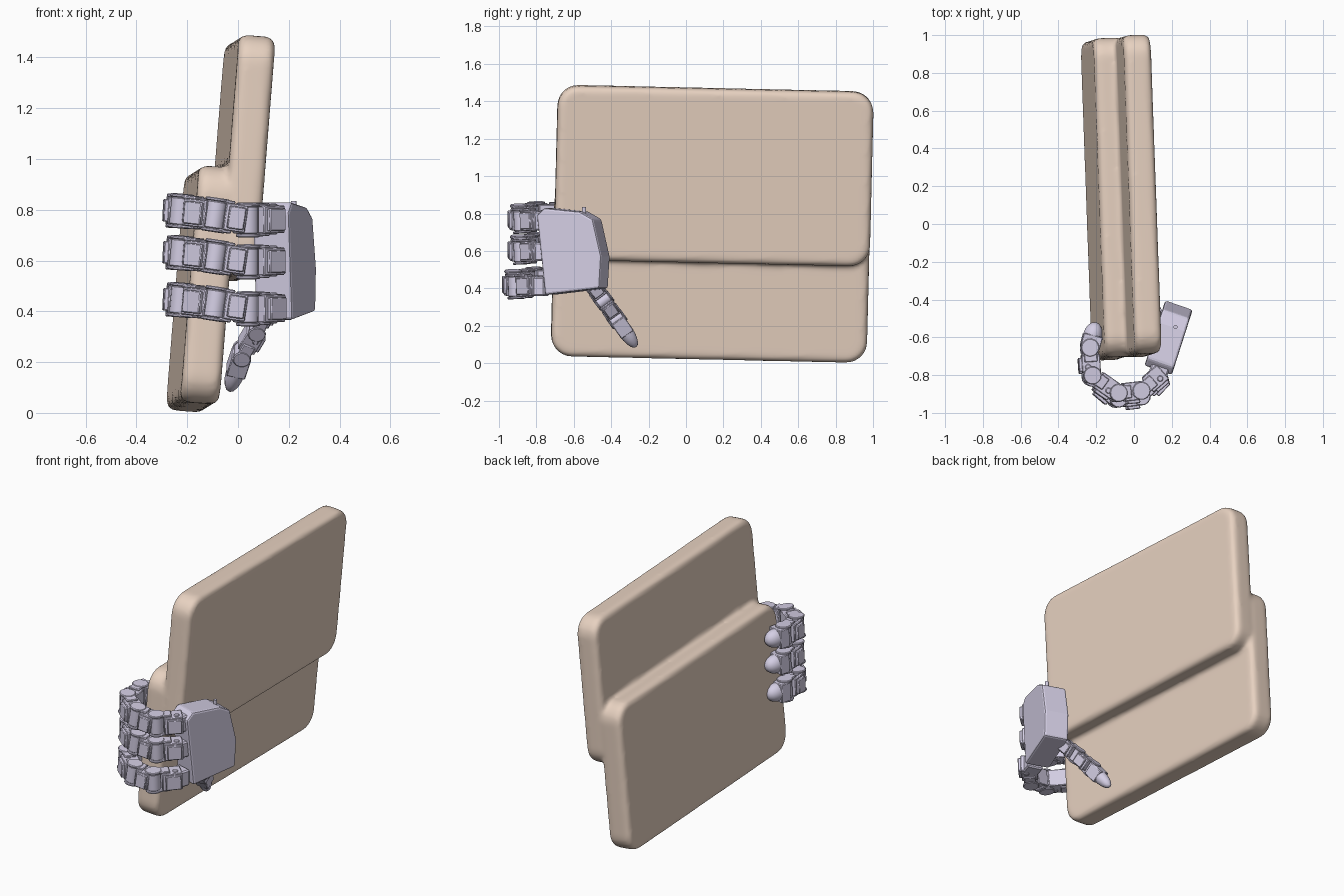
import bpy, bmesh, math
from mathutils import Matrix, Vector

if "Cube" in bpy.data.objects:
    bpy.data.objects.remove(bpy.data.objects["Cube"])


def material(name, rgb):
    m = bpy.data.materials.new(name)
    m.diffuse_color = (*rgb, 1)
    m.use_nodes = True
    m.node_tree.nodes["Principled BSDF"].inputs["Base Color"].default_value = m.diffuse_color
    return m


TAN = material("tan", (0.80, 0.64, 0.53))
LILAC = material("lilac", (0.66, 0.62, 0.78))


def finish(bm, name, mat):
    bmesh.ops.recalc_face_normals(bm, faces=bm.faces)
    me = bpy.data.meshes.new(name)
    bm.to_mesh(me)
    bm.free()
    ob = bpy.data.objects.new(name, me)
    bpy.context.collection.objects.link(ob)
    me.materials.append(mat)
    return ob


def bevel(ob, width, segments=1):
    b = ob.modifiers.new("bevel", 'BEVEL')
    b.width, b.segments = width, segments
    b.limit_method, b.angle_limit = 'ANGLE', math.radians(40)


def frame(origin, x, y, z):
    m = Matrix((x, y, z)).transposed().to_4x4()
    m.translation = origin
    return m


# two overlapping rounded slabs, slightly tilted and blended into one body
up = Vector((0.08, 0.025, 1)).normalized()
along = Vector((-0.036, 1, -0.022)).normalized()
across = along.cross(up).normalized()
along = up.cross(across)


def slab(center, size):
    bm = bmesh.new()
    bmesh.ops.create_cube(bm, size=1, matrix=Matrix.Diagonal((*size, 1)))
    edges = [e for e in bm.edges if abs(e.verts[0].co.x - e.verts[1].co.x) > 0.01]
    bmesh.ops.bevel(bm, geom=edges, offset=0.11, segments=6, profile=0.5, affect='EDGES')
    rim = [e for e in bm.edges if abs(e.verts[0].co.x - e.verts[1].co.x) < 0.001]
    bmesh.ops.bevel(bm, geom=rim, offset=0.032, segments=3, profile=0.5, affect='EDGES')
    bm.transform(frame(center, across, along, up))
    return bm


body = slab((0.011, 0.148, 1.003), (0.145, 1.69, 0.935))
lower = slab((-0.142, 0.132, 0.488), (0.155, 1.69, 0.935))
tmp = bpy.data.meshes.new("lower_slab_part")
lower.to_mesh(tmp)
lower.free()
body.from_mesh(tmp)
bpy.data.meshes.remove(tmp)
body = finish(body, "stepped_slab", TAN)
rm = body.modifiers.new("blend", 'REMESH')
rm.mode, rm.voxel_size, rm.use_smooth_shade = 'VOXEL', 0.013, True
sm = body.modifiers.new("soften", 'SMOOTH')
sm.factor, sm.iterations = 0.5, 6


# palm: outline in side view, pushed through its thickness
def on_outer(y, z):
    return Vector((0.20 + (y + 0.80) * 0.32, y, z))


outline = [(-0.80, 0.79), (-0.76, 0.83), (-0.57, 0.81), (-0.50, 0.77),
           (-0.455, 0.57), (-0.465, 0.40), (-0.755, 0.365)]
bm = bmesh.new()
face = bm.faces.new([bm.verts.new(on_outer(y, z)) for y, z in outline])
ext = bmesh.ops.extrude_face_region(bm, geom=[face], use_keep_orig=True)
bmesh.ops.translate(bm, vec=(-0.145, 0.05, 0),
                    verts=[v for v in ext["geom"] if isinstance(v, bmesh.types.BMVert)])
palm = finish(bm, "palm", LILAC)
bevel(palm, 0.012, 2)


# finger building blocks
def box(bm, m, center, size):
    bmesh.ops.create_cube(bm, size=1, matrix=m @ Matrix.Translation(center) @ Matrix.Diagonal((*size, 1)))


def rod(bm, m, center, radius, depth):
    bmesh.ops.create_cone(bm, cap_ends=True, segments=14, radius1=radius, radius2=radius,
                          depth=depth, matrix=m @ Matrix.Translation(center))


def link_frame(a, b, side):
    d = (b - a).normalized()
    s = (side - d * side.dot(d)).normalized()
    return frame(a, d, s.cross(d), s), (b - a).length


# one link: motor housing, raised cover, yoke plates, hinge pin and bolts
def link(bm, a, b, side, w, t):
    m, n = link_frame(a, b, side)
    box(bm, m, (n * 0.42, 0, 0), (n * 0.66, t * 0.85, w * 0.8))
    box(bm, m, (n * 0.40, t * 0.42, 0), (n * 0.5, t * 0.3, w * 0.66))
    rod(bm, m, (n, 0, 0), t * 0.36, w * 0.8)
    for s in (-1, 1):
        box(bm, m, (n * 0.78, 0, s * w * 0.43), (n * 0.6, t * 0.6, w * 0.1))
        rod(bm, m, (n, 0, s * w * 0.45), t * 0.42, w * 0.1)
        rod(bm, m, (n * 0.3, t * 0.15, s * w * 0.41), t * 0.14, w * 0.08)


# rounded fingertip
def tip(bm, a, b, side, w, t):
    m, n = link_frame(a, b, side)
    box(bm, m, (n * 0.25, 0, 0), (n * 0.5, t * 0.9, w * 0.85))
    dome = Matrix.Translation((n * 0.45, 0, 0)) @ Matrix.Diagonal((n * 0.55, t * 0.45, w * 0.42, 1))
    bmesh.ops.create_uvsphere(bm, u_segments=16, v_segments=10, radius=1, matrix=m @ dome)


def digit(name, pts, side, w, t):
    bm = bmesh.new()
    pts = [Vector(p) for p in pts]
    for a, b in zip(pts[:-2], pts[1:-1]):
        link(bm, a, b, side, w, t)
    tip(bm, pts[-2], pts[-1], side, w, t)
    ob = finish(bm, name, LILAC)
    bevel(ob, 0.004)
    bpy.context.view_layer.objects.active = ob
    bpy.ops.object.select_all(action='DESELECT')
    ob.select_set(True)
    bpy.ops.object.shade_smooth_by_angle(angle=math.radians(35))


# three fingers curling round the front end
path = [(0.165, -0.77, -0.03), (0.04, -0.88, -0.035), (-0.09, -0.895, -0.015),
        (-0.225, -0.80, 0.0), (-0.235, -0.655, 0.0), (-0.20, -0.52, 0.0)]
for i, (z, dy) in enumerate([(0.795, 0.0), (0.63, 0.0), (0.445, -0.03)]):
    pts = [(x, y + (dy if y < -0.85 else dy * 0.4), z + dz) for x, y, dz in path]
    digit(f"finger_{i + 1}", pts, Vector((0.05, 0, 1)), 0.135, 0.115)
    # knuckle mount on the palm end
    bm = bmesh.new()
    box(bm, frame((0.13, -0.785, z - 0.035), (0.957, -0.29, 0), (0.29, 0.957, 0), (0, 0, 1)),
        (0, 0, 0), (0.10, 0.09, 0.10))
    bevel(finish(bm, f"knuckle_{i + 1}", LILAC), 0.008)

# thumb reaching down across the lower slab
tp = [(0.12, -0.52, 0.44), (0.075, -0.44, 0.335), (0.015, -0.37, 0.235), (-0.035, -0.265, 0.085)]
d = (Vector(tp[-1]) - Vector(tp[0])).normalized()
digit("thumb", tp, d.cross(Vector((1, 0, 0))), 0.095, 0.085)

# small peg on the palm's upper edge
bm = bmesh.new()
rod(bm, Matrix.Identity(4), (0.22, -0.545, 0.80), 0.011, 0.07)
finish(bm, "palm_peg", LILAC)
